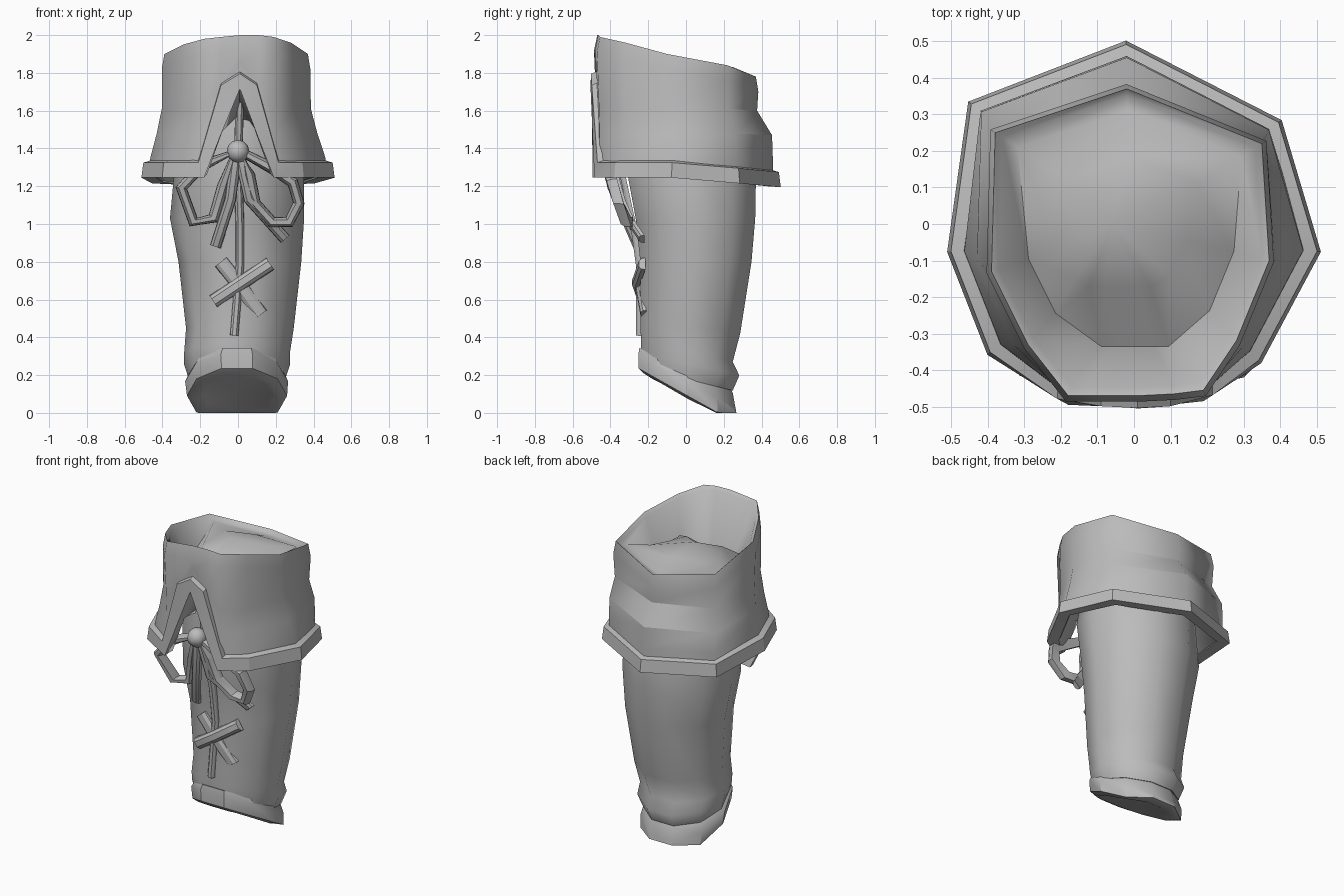
import bpy, bmesh, math
from mathutils import Vector

if "Cube" in bpy.data.objects:
    bpy.data.objects.remove(bpy.data.objects["Cube"])

grey = bpy.data.materials.new("plain_grey")
grey.diffuse_color = (0.5, 0.5, 0.5, 1)
grey.use_nodes = True
grey.node_tree.nodes["Principled BSDF"].inputs["Base Color"].default_value = grey.diffuse_color


def finish(name, bm, angle=40):
    bmesh.ops.recalc_face_normals(bm, faces=bm.faces)
    me = bpy.data.meshes.new(name)
    bm.to_mesh(me)
    bm.free()
    me.materials.append(grey)
    ob = bpy.data.objects.new(name, me)
    bpy.context.collection.objects.link(ob)
    bpy.ops.object.select_all(action='DESELECT')
    ob.select_set(True)
    bpy.context.view_layer.objects.active = ob
    bpy.ops.object.shade_smooth_by_angle(angle=math.radians(angle), keep_sharp_edges=True)
    return ob


def loft(name, rings, start=None, end=None, loop=False, angle=40, sharp=()):
    """Skin equal rings; start / end are tip points, loop joins last to first.
    sharp lists (ring, column) pairs whose edge to the next column stays hard."""
    bm = bmesh.new()
    vs = [[bm.verts.new(p) for p in r] for r in rings]
    n = len(vs[0])
    pairs = list(zip(vs, vs[1:])) + ([(vs[-1], vs[0])] if loop else [])
    for a, b in pairs:
        for i in range(n):
            j = (i + 1) % n
            bm.faces.new((a[i], a[j], b[j], b[i]))
    for ring, tip in ((vs[0], start), (vs[-1], end)):
        if tip:
            t = bm.verts.new(tip)
            for i in range(n):
                bm.faces.new((ring[i], ring[(i + 1) % n], t))
    for r, c in sharp:
        bm.edges.get((vs[r][c], vs[r][(c + 1) % n])).smooth = False
    return finish(name, bm, angle)


def oval(z, x0, x1, y0, y1, slope=0.0, n=10):
    """Ring between the given bounds, tilted along y and kept above ground."""
    pts = []
    for i in range(n):
        a = 2 * math.pi * (i + 0.5) / n - math.pi / 2
        x = (x0 + x1) / 2 + (x1 - x0) / 2 * math.cos(a)
        y = (y0 + y1) / 2 + (y1 - y0) / 2 * math.sin(a) * 1.04
        pts.append((x, y, max(0, z + slope * y)))
    return pts


def cord(name, path, w=0.05, d=0.035, closed=False):
    """Flat strap with chamfered front, swept along a path facing the front."""
    p = [Vector(q) for q in path]
    n = len(p)
    rings = []
    for i in range(n):
        a = p[(i - 1) % n] if closed or i else p[0]
        b = p[(i + 1) % n] if closed or i < n - 1 else p[-1]
        t = (b - a).normalized()
        side = t.cross(Vector((0, 1, 0))).normalized() * w / 2
        front = Vector((0, -d, 0))
        rings.append([p[i] - side, p[i] - side * .9 + front * .6, p[i] - side * .45 + front,
                      p[i] + side * .45 + front, p[i] + side * .9 + front * .6, p[i] + side])
    ends = (None, None) if closed else (p[0], p[-1])
    return loft(name, rings, *ends, loop=closed, angle=30)


# Cuff columns, counter-clockwise from the front notch: hem point, top point
hem = [(.01, -.48, 1.72), (.10, -.47, 1.48), (.19, -.46, 1.25), (.32, -.35, 1.25),
       (.47, -.07, 1.25), (.37, .26, 1.22), (-.02, .46, 1.20), (-.42, .31, 1.22),
       (-.47, -.07, 1.25), (-.37, -.33, 1.25), (-.18, -.47, 1.25), (-.09, -.47, 1.48)]
top = [(.01, -.47, 2.0), (.11, -.465, 2.0), (.19, -.455, 1.99), (.28, -.32, 1.96),
       (.37, -.10, 1.90), (.35, .22, 1.84), (-.02, .37, 1.78), (-.38, .25, 1.83),
       (-.39, -.13, 1.90), (-.29, -.33, 1.95), (-.18, -.47, 1.98), (-.09, -.47, 1.99)]
hem = [Vector(p) for p in hem]
top = [Vector(p) for p in top]
notch = (0, 1, 11)
back = (5, 6, 7)
front = (0, 1, 2, 10, 11)


def scaled(p, s, z):
    return Vector((p.x * s, p.y * s, z))


def level(z, mix_side, mix_back, grow=1.0):
    """Cuff ring between top and hem outlines, squeezed above the notch."""
    out = []
    for i, (h, t) in enumerate(zip(hem, top)):
        m = mix_back if i in back else mix_side
        k = (2.0 - z) / 0.75
        zz = t.z + (h.z - t.z) * k if i in notch else z - (t.z < 1.8) * .01
        out.append(scaled(t.lerp(h, m), grow, zz))
    return out


# Rolled rim, steep inner wall and a mound that joins the back rim
upper = [scaled(t, 1.035, t.z - .08) for t in top]
lip = [scaled(t, .95, t.z - .02) for t in top]
well, mound = [], []
for i, t in enumerate(top):
    if i in front:
        well.append(Vector((t.x * .5, -.335, 1.66)))
        mound.append(Vector((t.x * .45 - .04, -.17, 1.76)))
    elif i in back:
        well.append(scaled(t, .84, t.z - .02))
        mound.append(scaled(t, .5, 1.82))
    else:
        well.append(scaled(t, .74, t.z - .22))
        mound.append(Vector((t.x * .45 - .03, t.y * .45, 1.80)))
under = [scaled(h, .92, h.z + .01) for h in hem]
inside = [scaled(h, .78, min(1.58, max(1.45, h.z + .08))) for h in hem]
ridge = [(r, c) for r in (4, 5) for c in (5, 6)] + [(r, c) for r in (2, 7) for c in range(12)]
loft("folded_cuff",
     [inside, under, hem, level(1.35, .93, 1.0), level(1.48, .5, .95),
      level(1.61, .12, .03, 1.01), upper, top, lip, well, mound],
     start=(0, 0, 1.5), end=(-.06, .0, 1.86), angle=75, sharp=ridge)

# Raised hem band that climbs around the notch
edge = [Vector(h) + Vector((0, 0, .09)) for h in hem]
edge[0] = Vector((.01, -.485, 1.81))
edge[1], edge[11] = Vector((.10, -.48, 1.75)), Vector((-.09, -.48, 1.75))
edge[2], edge[10] = Vector((.215, -.45, 1.34)), Vector((-.21, -.46, 1.34))
inner_low, outer_low, outer_high, inner_high = [], [], [], []
for i, (h, e) in enumerate(zip(hem, edge)):
    out = Vector((0, -1, 0)) if i in front else Vector((h.x, h.y, 0)).normalized()
    off = .025 if i in front else .042
    inner_low.append(h - out * .03)
    outer_low.append(h + out * off - Vector((0, 0, .005)))
    outer_high.append(e + out * off * .75 - Vector((0, 0, .015)))
    inner_high.append(e - out * .02)
loft("hem_band", [inner_low, outer_low, outer_high, inner_high], loop=True, angle=25)

# Tapered sleeve, flared where it meets the ankle band
loft("sleeve",
     [oval(1.6, -.29, .29, -.28, .29), oval(1.3, -.335, .35, -.32, .375),
      oval(1.03, -.36, .35, -.27, .37), oval(.8, -.315, .335, -.245, .35),
      oval(.45, -.275, .295, -.245, .29, -.1), oval(.32, -.285, .275, -.24, .25, -.2),
      oval(.26, -.285, .275, -.24, .285, -.22), oval(.18, -.26, .25, -.23, .25, -.25)],
     start=(0, 0, 1.6), end=(0, 0, .2), angle=50)

# Slanted ankle band with a shallow underside
loft("ankle_band",
     [oval(.25, -.21, .21, -.2, .22, -.4), oval(.225, -.25, .24, -.25, .25, -.48),
      oval(.17, -.28, .265, -.255, .265, -.55), oval(.095, -.27, .26, -.255, .27, -.56),
      oval(.08, -.23, .22, -.23, .255, -.58), oval(.10, -.19, .18, -.18, .18, -.45)],
     start=(0, 0, .25), end=(0, .03, .11), angle=35)

# Front seam and crossed lacing
cord("front_seam", [(.01, -.38, 1.70), (.0, -.33, 1.30), (.01, -.265, 1.0),
                    (.01, -.235, .78), (-.02, -.235, .41)], .045, .03)
cord("lace_rising", [(-.13, -.215, .59), (.02, -.25, .69), (.17, -.215, .79)], .075, .035)
cord("lace_falling", [(-.09, -.235, .80), (.02, -.235, .66), (.12, -.21, .52)], .08, .03)

# Bow: loops, tails and knot
cord("left_loop", [(-.02, -.38, 1.38), (-.19, -.385, 1.31), (-.30, -.36, 1.19), (-.235, -.29, 1.01),
                   (-.13, -.28, 1.03), (-.08, -.33, 1.20)], .062, .055, True)
cord("right_loop", [(.02, -.38, 1.38), (.19, -.385, 1.29), (.29, -.365, 1.22), (.322, -.33, 1.11),
                    (.27, -.29, 1.01), (.18, -.28, 1.01), (.09, -.32, 1.11), (.06, -.36, 1.26)],
     .062, .055, True)
cord("left_tail", [(-.01, -.39, 1.36), (-.04, -.36, 1.13), (-.12, -.25, .88)], .06, .03)
cord("right_tail", [(.01, -.39, 1.36), (.06, -.36, 1.13), (.25, -.22, .92)], .06, .03)
bm = bmesh.new()
bmesh.ops.create_uvsphere(bm, u_segments=8, v_segments=6, radius=.06)
bmesh.ops.translate(bm, verts=bm.verts, vec=(0, -.42, 1.385))
finish("bow_knot", bm, 60)
